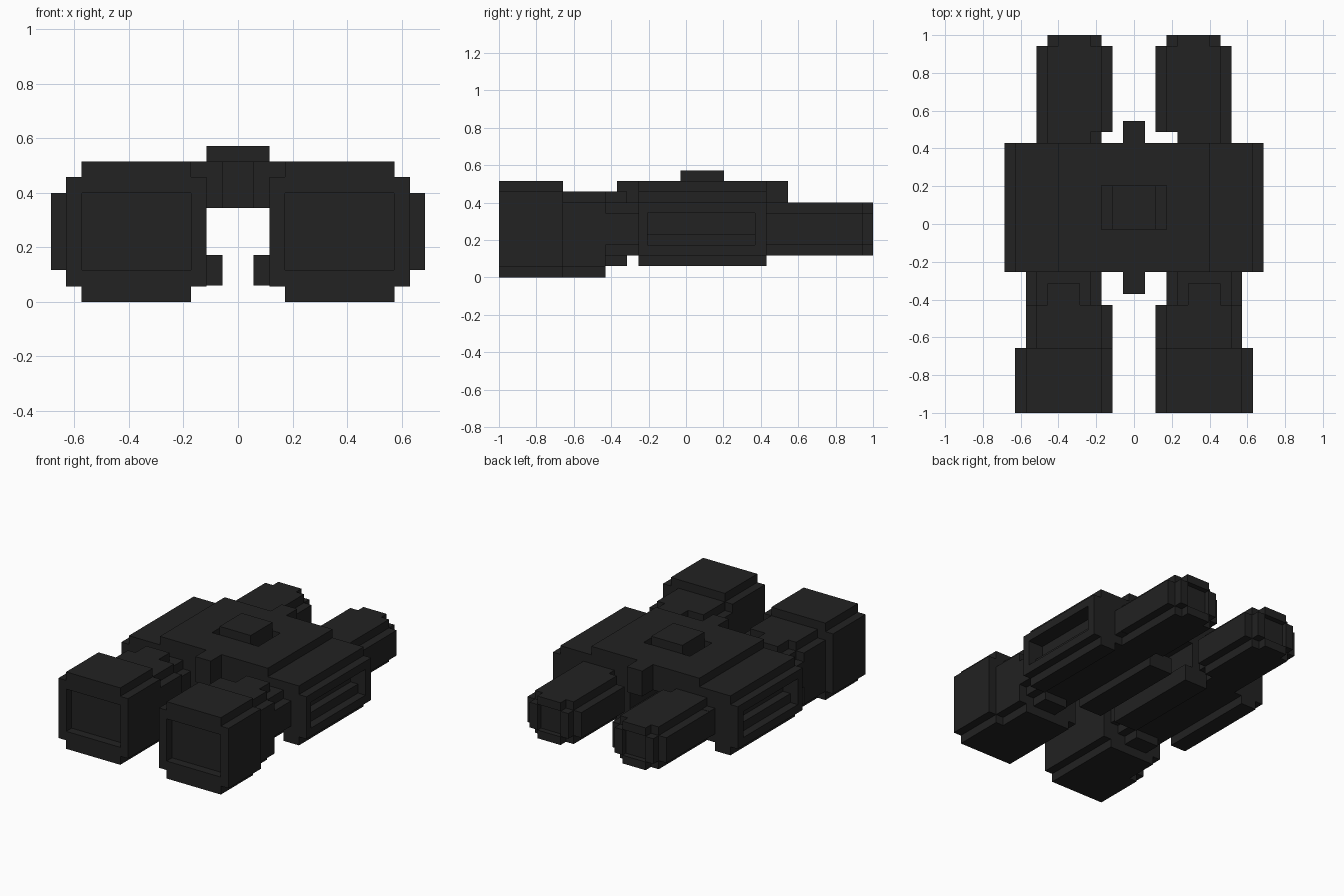
import bpy
import bmesh

cube = bpy.data.objects.get("Cube")
if cube:
    bpy.data.objects.remove(cube, do_unlink=True)

COLOR = (0.016, 0.016, 0.016, 1.0)
black = bpy.data.materials.new("matte black")
black.use_nodes = True
black.diffuse_color = COLOR
bsdf = black.node_tree.nodes["Principled BSDF"]
bsdf.inputs["Base Color"].default_value = COLOR
bsdf.inputs["Roughness"].default_value = 0.8


def prism(name, outline, y0, y1, side=1):
    """Extrude an x-z outline from y0 to y1; side=-1 mirrors it in x."""
    bm = bmesh.new()
    face = bm.faces.new([bm.verts.new((x * side, y0, z)) for x, z in outline])
    grown = bmesh.ops.extrude_face_region(bm, geom=[face])["geom"]
    verts = [v for v in grown if isinstance(v, bmesh.types.BMVert)]
    bmesh.ops.translate(bm, verts=verts, vec=(0, y1 - y0, 0))
    bmesh.ops.recalc_face_normals(bm, faces=bm.faces)
    mesh = bpy.data.meshes.new(name)
    bm.to_mesh(mesh)
    bm.free()
    mesh.materials.append(black)
    obj = bpy.data.objects.new(name, mesh)
    bpy.context.collection.objects.link(obj)
    return obj


def box(name, x, y, z, side=1):
    outline = [(x[0], z[0]), (x[1], z[0]), (x[1], z[1]), (x[0], z[1])]
    return prism(name, outline, y[0], y[1], side)


def stepped(name, x, y, z, side=1, s=0.057):
    """Bar along y whose four long corners are notched by s."""
    (a, b), (c, d) = x, z
    outline = [(a + s, c), (b - s, c), (b - s, c + s), (b, c + s),
               (b, d - s), (b - s, d - s), (b - s, d), (a + s, d),
               (a + s, d - s), (a, d - s), (a, c + s), (a + s, c + s)]
    return prism(name, outline, y[0], y[1], side)


def carve(obj, x, y, z, side=1):
    """Cut a box-shaped recess and drop the cutter."""
    cutter = box("cutter", x, y, z, side)
    cutter.hide_render = True
    mod = obj.modifiers.new("recess", 'BOOLEAN')
    mod.operation = 'DIFFERENCE'
    mod.solver = 'EXACT'
    mod.object = cutter
    bpy.context.view_layer.objects.active = obj
    bpy.ops.object.modifier_apply(modifier=mod.name)
    bpy.data.objects.remove(cutter, do_unlink=True)


# Central body: one mirrored cross-section with runners underneath
half = [(0.115, 0.345), (0.115, 0.172), (0.057, 0.172), (0.057, 0.06),
        (0.23, 0.06), (0.23, 0.117), (0.515, 0.117), (0.515, 0.06),
        (0.63, 0.06), (0.63, 0.117), (0.685, 0.117), (0.685, 0.40),
        (0.63, 0.40), (0.63, 0.458), (0.40, 0.458), (0.40, 0.515)]
body = prism("body", half + [(-x, z) for x, z in reversed(half)], -0.255, 0.43)
for side in (1, -1):
    # Two-level grip slot and the gap beside the focus knob
    carve(body, (0.63, 0.75), (-0.205, 0.37), (0.172, 0.345), side)
    carve(body, (0.575, 0.65), (-0.205, 0.37), (0.232, 0.345), side)
    carve(body, (0.115, 0.172), (-0.03, 0.203), (0.458, 0.6), side)

# Hinge spine and focus knob
box("hinge_spine", (-0.057, 0.057), (-0.37, 0.545), (0.345, 0.515))
box("focus_knob", (-0.115, 0.115), (-0.03, 0.203), (0.46, 0.572))

for side, label in ((1, "left"), (-1, "right")):
    # Objective hood with a sunken lens
    hood = stepped(label + "_objective_hood", (0.115, 0.63), (-1, -0.657), (0, 0.515), side)
    carve(hood, (0.172, 0.572), (-1.1, -0.943), (0.117, 0.40), side)
    # Barrel behind the hood, narrowing to the neck
    stepped(label + "_barrel", (0.115, 0.572), (-0.657, -0.43), (0, 0.458), side)
    stepped(label + "_neck", (0.172, 0.572), (-0.43, -0.255), (0.117, 0.40), side)
    box(label + "_neck_lug", (0.286, 0.458), (-0.43, -0.315), (0.06, 0.458), side)
    # Eyepiece tube and rear cup with a sunken lens
    stepped(label + "_eyepiece", (0.115, 0.515), (0.487, 0.943), (0.117, 0.40), side)
    box(label + "_eyepiece_joint", (0.23, 0.458), (0.43, 0.487), (0.117, 0.40), side)
    box(label + "_eyepiece_joint_rim", (0.23, 0.515), (0.43, 0.487), (0.172, 0.345), side)
    cup = stepped(label + "_eyecup", (0.172, 0.458), (0.943, 1), (0.117, 0.40), side)
    carve(cup, (0.23, 0.40), (0.965, 1.1), (0.172, 0.345), side)

# Small joint filler on one eyepiece only
box("right_eyepiece_filler", (0.172, 0.23), (0.43, 0.487), (0.172, 0.345), -1)
